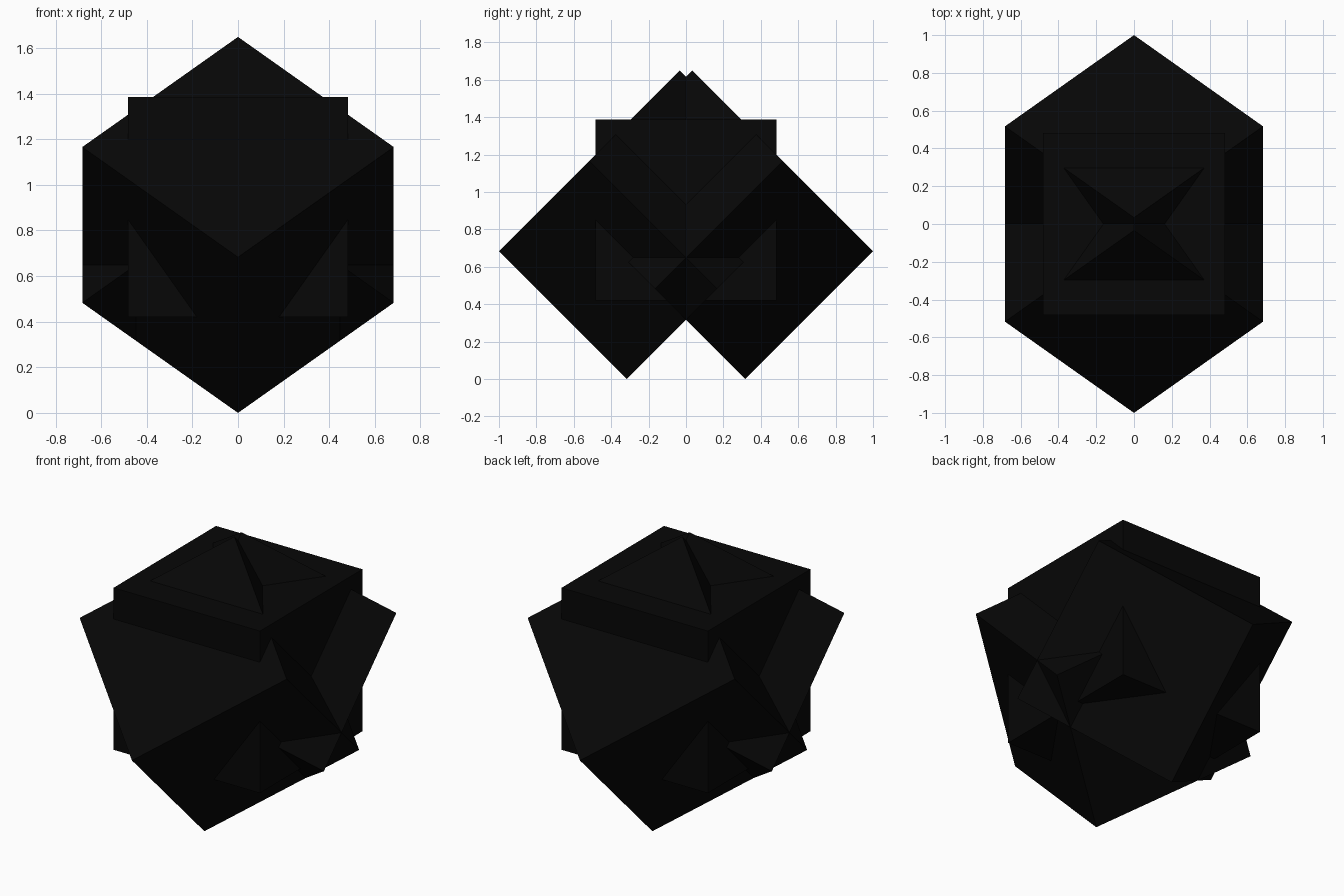
import bpy
import math
from mathutils import Matrix

if "Cube" in bpy.data.objects:
    bpy.data.objects.remove(bpy.data.objects["Cube"])

SIDE = 0.966

# One near-black colour for everything
black = bpy.data.materials.new("matte_black")
black.diffuse_color = (0.002, 0.002, 0.002, 1)
black.use_nodes = True
black.node_tree.nodes["Principled BSDF"].inputs["Base Color"].default_value = black.diffuse_color


def add_cube(name, location, turn=0, tilt=0):
    """Cube turned about its own upright axis, then tilted about x."""
    bpy.ops.mesh.primitive_cube_add(size=SIDE)
    cube = bpy.context.object
    cube.name = name
    cube.data.materials.append(black)
    cube.matrix_world = (Matrix.Translation(location)
                         @ Matrix.Rotation(tilt, 4, 'X')
                         @ Matrix.Rotation(turn, 4, 'Z'))


# Upright cube in the middle
add_cube("upright_cube", (0, 0, 0.903))

# Two cubes turned on edge and tilted away from each other, front and back
quarter = math.radians(45)
for name, side in (("front_tilted_cube", -1), ("back_tilted_cube", 1)):
    add_cube(name, (0, side * 0.1755, 0.8245), quarter, -side * quarter)
